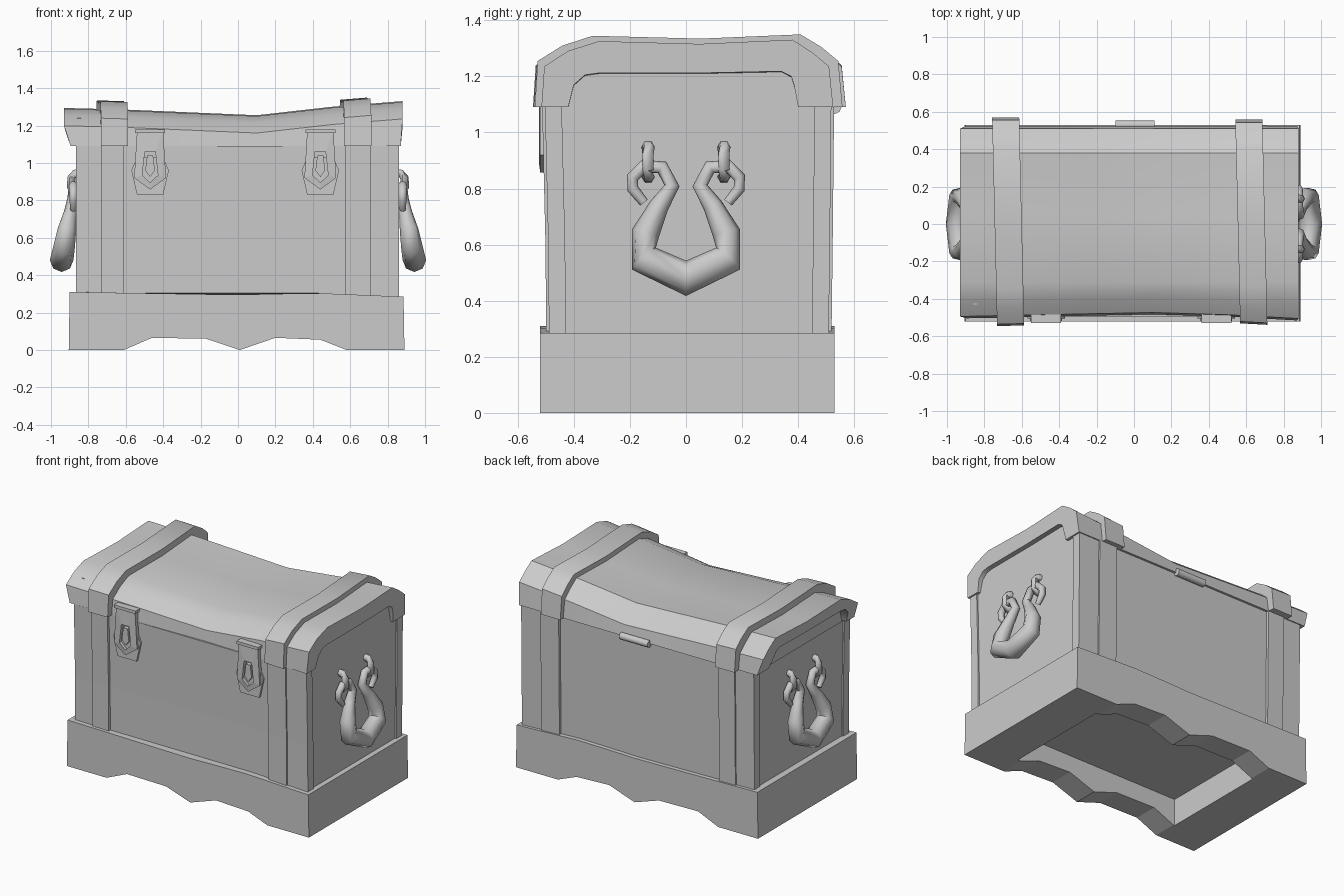
import bpy, math
from mathutils import Vector

if "Cube" in bpy.data.objects:
    bpy.data.objects.remove(bpy.data.objects["Cube"])

grey = bpy.data.materials.new("grey")
grey.use_nodes = True
grey.diffuse_color = (0.6, 0.6, 0.6, 1)
grey.node_tree.nodes["Principled BSDF"].inputs["Base Color"].default_value = (0.6, 0.6, 0.6, 1)


def finish(obj, angle=None):
    if not obj.data.materials:
        obj.data.materials.append(grey)
    if angle:
        bpy.ops.object.select_all(action='DESELECT')
        obj.select_set(True)
        bpy.context.view_layer.objects.active = obj
        bpy.ops.object.shade_smooth_by_angle(angle=math.radians(angle))
    return obj


def make(name, verts, faces, angle=None):
    me = bpy.data.meshes.new(name)
    me.from_pydata([tuple(v) for v in verts], [], faces)
    obj = bpy.data.objects.new(name, me)
    bpy.context.collection.objects.link(obj)
    import bmesh
    bm = bmesh.new()
    bm.from_mesh(me)
    bmesh.ops.recalc_face_normals(bm, faces=bm.faces)
    bm.to_mesh(me)
    bm.free()
    return finish(obj, angle)


def loft(name, rings, angle=None, caps=True, closed=False):
    """Skin a list of equal-length closed rings."""
    n, m = len(rings[0]), len(rings)
    faces = [(i * n + j, i * n + (j + 1) % n, (i + 1) % m * n + (j + 1) % n, (i + 1) % m * n + j)
             for i in range(m if closed else m - 1) for j in range(n)]
    if caps:
        faces += [tuple(range(n)), tuple(range((m - 1) * n, m * n))]
    return make(name, [v for r in rings for v in r], faces, angle)


def box(name, x0, x1, y0, y1, z0, z1):
    return loft(name, [[(x0, y0, z), (x1, y0, z), (x1, y1, z), (x0, y1, z)] for z in (z0, z1)])


def prism(name, poly, y0, y1):
    return loft(name, [[(x, y, z) for x, z in poly] for y in (y0, y1)])


def lerp(table, x):
    for (a, p), (b, q) in zip(table, table[1:]):
        if x <= b:
            return p + (q - p) * (x - a) / (b - a)
    return table[-1][1]


# Plinth with a scalloped lower edge and a hollow underside
scallop = [(-.905, 0), (-.61, 0), (-.46, .065), (-.17, .06), (.01, 0),
           (.2, .065), (.44, .055), (.58, 0), (.89, 0)]
top_edge = [(-.9, .31), (0, .295), (.4, .305), (.88, .285)]


def plinth_ring(inset_x, inset_y, height=None):
    xs = [x for x, z in scallop]
    def px(x):
        return max(-.9 + inset_x, min(.885 - inset_x, x))
    row = [(px(x), -.52 + inset_y, z if height is None else height(x)) for x, z in scallop]
    return row + [(x, .53 - inset_y, z) for x, y, z in reversed(row)]


loft("plinth", [plinth_ring(.02, .03, lambda x: lerp(top_edge, x)),
                plinth_ring(0, 0, lambda x: lerp(top_edge, x)),
                plinth_ring(-.005, 0), plinth_ring(.28, .16),
                plinth_ring(.28, .16, lambda x: .18)])

# Chest body, slightly bowed at the front
levels = [(.2, -.48, .5), (.6, -.483, .505), (1.09, -.495, .51)]
loft("body", [[(-.855, a, z), (.85, a, z), (.85, b, z), (-.855, b, z)] for z, a, b in levels])


# Corner posts and vertical straps follow the body bow
def upright(name, x0, x1, out, front, depth):
    rings = []
    for z, a, b in levels:
        y0 = a - out if front else b + out
        y1 = y0 + depth if front else y0 - depth
        rings.append([(x0, y0, z), (x1, y0, z), (x1, y1, z), (x0, y1, z)])
    loft(name, rings)


for front in (True, False):
    end = "front" if front else "back"
    upright(f"right_{end}_post", -.865, -.73, .008, front, .06)
    upright(f"left_{end}_post", .71, .86, .008, front, .06)
    upright(f"right_{end}_strap", -.73, -.61, .018, front, .05)
    upright(f"left_{end}_strap", .575, .71, .018, front, .05)

# Sagging arched lid: outer arch joined to the inner arch
arch = [(-.505, 1.09), (-.495, 1.21), (-.41, 1.265), (-.31, 1.3), (.05, 1.29),
        (.38, 1.305), (.45, 1.26), (.51, 1.21), (.525, 1.09)]
inner = [(-.42, 1.09), (-.4, 1.17), (-.36, 1.205), (-.31, 1.212), (.05, 1.212),
         (.34, 1.218), (.375, 1.2), (.385, 1.17), (.4, 1.09)]
sag = [(-.93, -.01), (-.6, -.02), (.1, -.05), (.5, -.005), (.9, .028)]
bow = [(-.93, 0), (-.5, .01), (.1, .022), (.5, .01), (.9, -.012)]


def arch_points(x, out=0.0, lean=0.0):
    pts = []
    for y, z in arch:
        up = max(0, min(1, (z - 1.09) / .12))
        side = max(-1, min(1, y / .45))
        pts.append((x + lean * up, y + out * side + (lerp(bow, x) if y < -.4 else 0),
                    z + up * (lerp(sag, x) + out)))
    return pts


def lid_ring(x, lean=0.0):
    low = [(x + lean * min(1, (z - 1.09) / .1), y, z - .03 * (abs(x) < .8 and z > 1.1)) for y, z in inner]
    return arch_points(x, 0, lean) + low[::-1]


loft("lid", [lid_ring(-.895, -.035), lid_ring(-.6), lid_ring(-.25), lid_ring(.1),
             lid_ring(.5), lid_ring(.87, .01)], 35)
for name, x0, x1 in (("right", -.86, -.84), ("left", .83, .85)):
    box(f"{name}_lid_panel", x0, x1, -.43, .42, 1.08, 1.24)

# Bands over the lid, tilted a little
for name, x0, x1, out, skew in (("right", -.745, -.6, .045, -.012), ("left", .555, .7, .033, -.012)):
    rings = []
    for x, o in ((x0, -.02), (x0, out), (x1, out), (x1, -.02)):
        rings.append([(px + skew * py / .5, py, pz) for px, py, pz in arch_points(x, o)])
    n = len(arch)
    verts = [v for r in rings for v in r]
    faces = [(i * n + j, i * n + j + 1, (i + 1) % 4 * n + j + 1, (i + 1) % 4 * n + j)
             for i in range(4) for j in range(n - 1)]
    faces += [tuple(i * n + e for i in range(4)) for e in (0, n - 1)]
    make(f"{name}_lid_band", verts, faces, 35)

# Latches on the front
plate = [(-.07, 1.03), (-.1, .96), (-.07, .83), (.07, .83), (.1, .96), (.07, 1.03)]
shield = [(-.07, 1.17), (-.085, .92), (0, .858), (.085, .92), (.07, 1.17)]
hole = [(-.028, 1.06), (-.042, .935), (0, .895), (.042, .935), (.028, 1.06)]
staple = [(-.016, 1.04), (-.026, .96), (0, .925), (.026, .96), (.016, 1.04)]
for name, cx in (("right", -.47), ("left", .44)):
    def at(poly):
        return [(x + cx, z) for x, z in poly]
    prism(f"{name}_latch_plate", at(plate), -.505, -.48)
    rings = [[(x, y, z) for x, z in at(p)]
             for p, y in ((shield, -.49), (shield, -.52), (hole, -.525), (hole, -.49))]
    loft(f"{name}_latch", rings, caps=False, closed=True)
    prism(f"{name}_latch_staple", at(staple), -.522, -.48)
    box(f"{name}_latch_bar", cx - .08, cx + .08, -.53, -.48, 1.16, 1.18)


# Round parts: a tube swept along points of (position, radius)
def tube(name, points, sides=8):
    rings = []
    for i, (p, r) in enumerate(points):
        a, b = points[max(i - 1, 0)][0], points[min(i + 1, len(points) - 1)][0]
        t = (Vector(b) - Vector(a)).normalized()
        guide = Vector((1, 0, 0)) if abs(t.x) < .8 else Vector((0, 1, 0))
        u = (guide - t * guide.dot(t)).normalized()
        v = t.cross(u)
        rings.append([Vector(p) + r * (math.cos(k) * u + math.sin(k) * v)
                      for k in (2 * math.pi * s / sides for s in range(sides))])
    loft(name, rings, 60)


tube("back_hinge", [((-.1, .53, 1.09), .024), ((.11, .53, 1.09), .024)])

# Hooked end handles hanging from eye loops: y, z, outward x, radius
half = [(.15, .55, .93, .058), (.145, .64, .915, .05), (.095, .74, .895, .035),
        (.05, .81, .885, .027), (.085, .875, .88, .025), (.15, .88, .88, .024),
        (.19, .84, .88, .022), (.19, .8, .88, .021), (.15, .75, .88, .017)]
for name, s in (("right", -1), ("left", 1)):
    path = [((s * x, -y, z), r) for y, z, x, r in reversed(half)]
    path += [((s * .943, 0, .48), .063)]
    path += [((s * x, y, z), r) for y, z, x, r in half]
    tube(f"{name}_handle", path)
    for end, y in (("front", -.135), ("back", .135)):
        loop = [(.84, .95), (.87, .945), (.89, .92), (.892, .87), (.87, .843), (.84, .84)]
        tube(f"{name}_{end}_eye", [((s * x, y, z), .023) for x, z in loop], 6)
